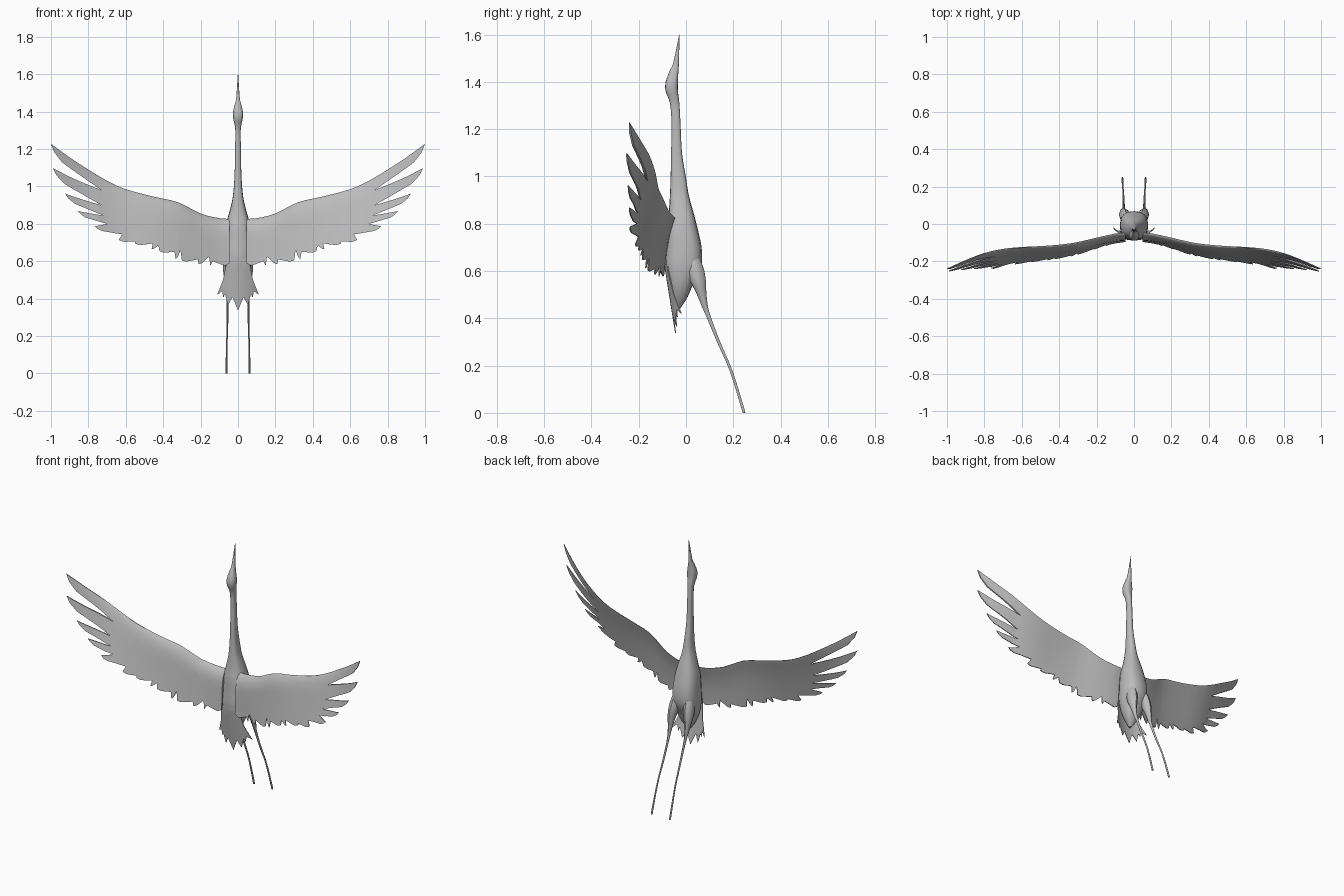
import bpy, bmesh, math
from mathutils import Vector

if "Cube" in bpy.data.objects:
    bpy.data.objects.remove(bpy.data.objects["Cube"])

GREY = (0.5, 0.5, 0.5, 1)
plumage = bpy.data.materials.new("plumage_grey")
plumage.use_nodes = True
plumage.diffuse_color = GREY
plumage.node_tree.nodes["Principled BSDF"].inputs["Base Color"].default_value = GREY


def finish(name, bm, mirror=False):
    bmesh.ops.recalc_face_normals(bm, faces=bm.faces)
    mesh = bpy.data.meshes.new(name)
    bm.to_mesh(mesh)
    bm.free()
    mesh.materials.append(plumage)
    obj = bpy.data.objects.new(name, mesh)
    bpy.context.collection.objects.link(obj)
    if mirror:
        obj.modifiers.new("mirror", 'MIRROR')
    bpy.ops.object.select_all(action='DESELECT')
    obj.select_set(True)
    bpy.context.view_layer.objects.active = obj
    bpy.ops.object.shade_smooth_by_angle(angle=math.radians(50))


def interp(table, x, col):
    for a, b in zip(table, table[1:]):
        if x <= b[0]:
            t = max(0, (x - a[0]) / (b[0] - a[0]))
            return a[col] + (b[col] - a[col]) * t
    return table[-1][col]


def smooth_rows(rows, steps):
    """Catmull-Rom through rows of numbers."""
    out = []
    for i in range(len(rows) - 1):
        p = [rows[max(0, min(len(rows) - 1, i + k))] for k in (-1, 0, 1, 2)]
        for s in range(steps):
            t = s / steps
            out.append([b + t / 2 * (c - a + t * (2*a - 5*b + 4*c - d + t * (3*(b - c) + d - a)))
                        for a, b, c, d in zip(*p)])
    return out + [list(rows[-1])]


def rounded(value, power):
    return math.copysign(abs(value) ** power, value)


def loft(name, rows, sides, steps, power=1, mirror=False):
    """Horizontal rounded rings; each row is z, x, y, half width, half depth."""
    bm = bmesh.new()
    rings = []
    for z, x, y, rx, ry in smooth_rows(rows, steps):
        rings.append([bm.verts.new((x + rx * rounded(math.cos(a), power),
                                    y + ry * rounded(math.sin(a), power), z))
                      for a in (math.tau * k / sides for k in range(sides))])
    for lo, hi in zip(rings, rings[1:]):
        for k in range(sides):
            j = (k + 1) % sides
            bm.faces.new((lo[k], lo[j], hi[j], hi[k]))
    bm.faces.new(rings[0])
    bm.faces.new(rings[-1])
    finish(name, bm, mirror)


def sheet(name, outline, cuts_u, cuts_v, place, mirror=False):
    """Thin shell: outline in u, v; place gives its centre and thickness."""
    bm = bmesh.new()
    bm.faces.new([bm.verts.new((u, 0, v)) for u, v in outline])
    bm.normal_update()
    bmesh.ops.triangulate(bm, faces=bm.faces)
    for cuts, axis in ((cuts_u, Vector((1, 0, 0))), (cuts_v, Vector((0, 0, 1)))):
        for c in cuts:
            bmesh.ops.bisect_plane(bm, geom=bm.verts[:] + bm.edges[:] + bm.faces[:],
                                   plane_co=axis * c, plane_no=axis)
    front = bm.verts[:]
    ext = bmesh.ops.extrude_face_region(bm, geom=bm.faces[:], use_keep_orig=True)
    back = [g for g in ext["geom"] if isinstance(g, bmesh.types.BMVert)]
    for verts, side in ((front, -0.5), (back, 0.5)):
        for v in verts:
            centre, thick = place(v.co.x, v.co.z)
            v.co = centre + Vector((0, side * thick, 0))
    finish(name, bm, mirror)


def feather_edge(points, bulge):
    """Alternating tip, notch: the lower edge of each feather swells outward."""
    out = []
    for i, p in enumerate(points):
        out.append(p)
        if i % 2 == 0 and i + 1 < len(points):
            a, b = Vector(p), Vector(points[i + 1])
            d = b - a
            side = Vector((-d.y, d.x)) * bulge
            out += [tuple(a + d * t + side * s) for t, s in ((.12, .65), (.3, 1), (.6, .6))]
    return out


# Body, neck, head and beak in one loft
loft("body", [
    (.44, 0, -.035, .006, .01), (.49, 0, -.027, .04, .034), (.55, 0, -.022, .064, .054),
    (.62, 0, -.012, .075, .077), (.7, 0, -.01, .074, .076), (.78, 0, -.017, .067, .066),
    (.84, 0, -.02, .053, .054), (.92, 0, -.028, .032, .04), (1, 0, -.033, .022, .032),
    (1.1, 0, -.04, .017, .023), (1.22, 0, -.042, .015, .019), (1.31, 0, -.048, .015, .02),
    (1.36, 0, -.06, .025, .026), (1.4, 0, -.06, .026, .026), (1.45, 0, -.05, .014, .018),
    (1.48, 0, -.042, .009, .012), (1.6, 0, -.028, .001, .001)], 16, 3, power=.75)

# Legs trailing behind
loft("legs", [
    (.69, .04, .015, .018, .025), (.62, .046, .035, .029, .037), (.56, .053, .05, .027, .034),
    (.51, .056, .064, .018, .022), (.45, .056, .08, .009, .013), (.4, .055, .098, .006, .009),
    (.3, .056, .138, .005, .007), (.18, .059, .19, .004, .006), (.03, .062, .237, .005, .006),
    (0, .062, .245, .005, .006)], 8, 3, mirror=True)

# Wings: leading edge as x, z, y
LEAD = smooth_rows([
    (.045, .827, -.048), (.1, .83, -.053), (.2, .855, -.075), (.32, .915, -.102),
    (.45, .945, -.117), (.6, .985, -.125), (.7, 1.03, -.135), (.8, 1.09, -.157),
    (.9, 1.155, -.195), (1, 1.228, -.24)], 3)
# Backward lean of the wing below its leading edge, along the span
LEAN = [(0, .06), (.3, .14), (.5, .22), (.75, .3), (1, .12)]
FEATHERS = [
    (1, 1.228), (.73, .98), (.99, 1.098), (.73, .9), (.925, .962), (.72, .845),
    (.855, .868), (.7, .8), (.765, .787), (.62, .745), (.637, .715), (.55, .705),
    (.55, .695), (.455, .695), (.462, .665), (.425, .685), (.42, .655), (.34, .65),
    (.333, .612), (.308, .66), (.3, .605), (.215, .61), (.21, .585), (.155, .625),
    (.148, .577)]


def wing_place(x, drop):
    drop = max(0, drop)
    camber = .03 * (1 - x) * (1 - math.exp(-drop / .04))
    y = interp(LEAD, x, 2) - drop * interp(LEAN, x, 1) - camber
    d = drop / .045
    thick = .004 + .018 * (1 - .8 * x) * d * math.exp(1 - d)
    return Vector((x, y, interp(LEAD, x, 1) - drop)), thick


wing_outline = [(x, z) for x, z, y in LEAD[:-1]] + feather_edge(FEATHERS, .09)
wing_outline += [(.135, .6), (.07, .577), (.045, .59)]
sheet("wings", [(x, interp(LEAD, x, 1) - z) for x, z in wing_outline],
      [.03 * k for k in range(2, 33)], [.008, .02, .04, .07, .1, .14, .18, .22],
      wing_place, mirror=True)

# Tail fan, gently curled round the rump
half_tail = [(.056, .62), (.08, .5), (.112, .42), (.085, .44), (.078, .405),
             (.07, .425), (.053, .365), (.03, .408)]
tail_outline = half_tail + [(0, .337)] + [(-x, z) for x, z in reversed(half_tail)]


def tail_place(x, z):
    y = -.086 + max(0, .6 - z) * .16 + 3 * x * x
    return Vector((x, y, z)), .004


sheet("tail", tail_outline, [.02 * k for k in range(-5, 6)],
      [.4, .45, .5, .55, .6], tail_place)
